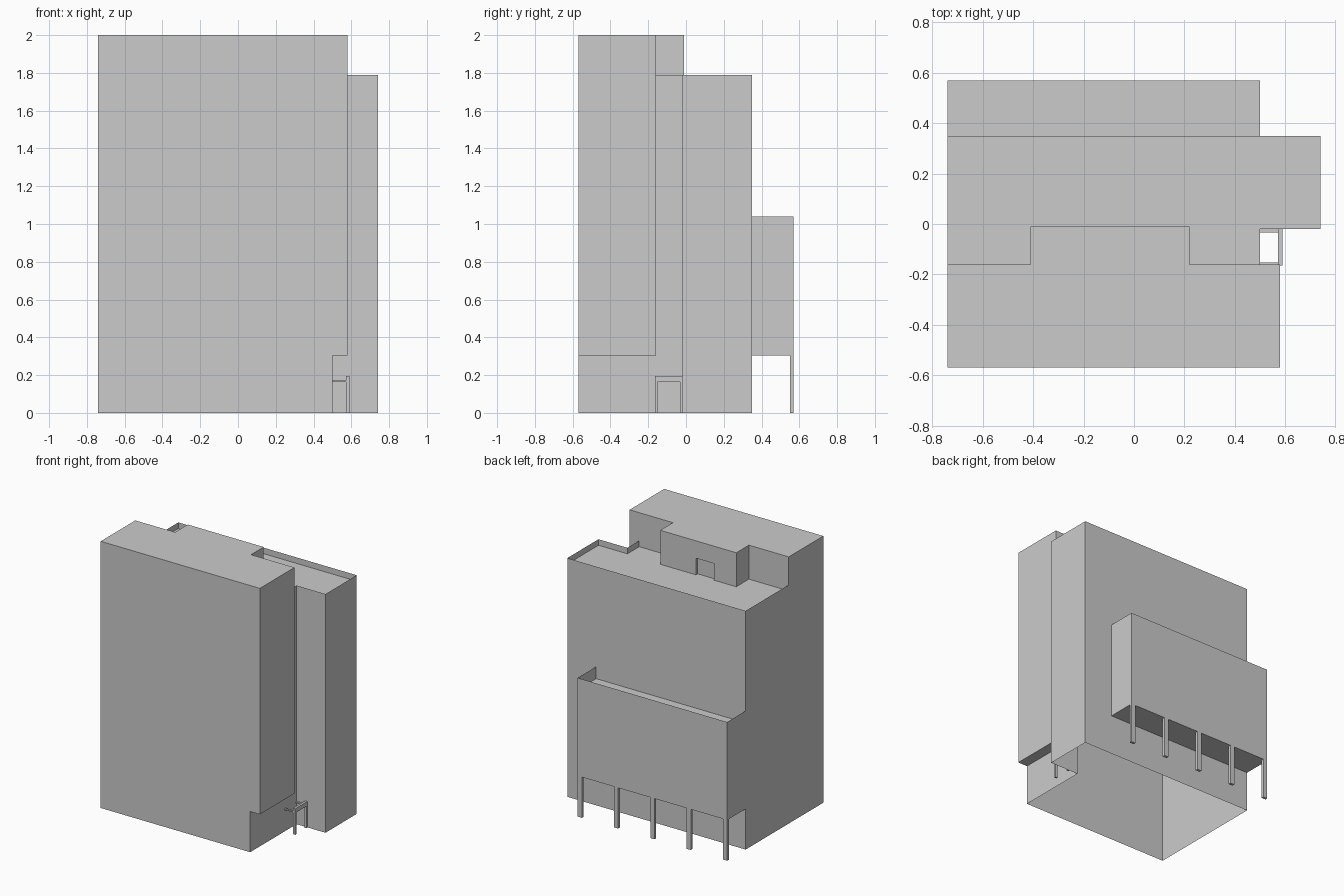
import bpy, bmesh, math

if "Cube" in bpy.data.objects:
    bpy.data.objects.remove(bpy.data.objects["Cube"])


def walls(bm, path, z0, z1, closed=False):
    # vertical sheets along a counter-clockwise path, facing outward
    pts = path + path[:1] if closed else path
    for a, b in zip(pts, pts[1:]):
        bm.faces.new([bm.verts.new(p) for p in
                      ((*a, z0), (*b, z0), (*b, z1), (*a, z1))])


def flat(bm, outline, z, down=False):
    pts = outline[::-1] if down else outline
    bm.faces.new([bm.verts.new((x, y, z)) for x, y in pts])


def finish(bm, name):
    bmesh.ops.remove_doubles(bm, verts=bm.verts, dist=0.0005)
    bmesh.ops.dissolve_limit(bm, angle_limit=math.radians(1),
                             verts=bm.verts, edges=bm.edges)
    me = bpy.data.meshes.new(name)
    bm.to_mesh(me)
    bm.free()
    ob = bpy.data.objects.new(name, me)
    bpy.context.collection.objects.link(ob)
    return ob


def box(name, x, y, z):
    bm = bmesh.new()
    bmesh.ops.create_cube(bm, size=1)
    for v in bm.verts:
        v.co = [lo + (hi - lo) * (c + 0.5) for c, (lo, hi) in zip(v.co, (x, y, z))]
    return finish(bm, name)


L, R, WING, OVER = -0.74, 0.50, 0.74, 0.58      # x limits
F, MID, STEP, B, REAR = -0.57, -0.16, -0.02, 0.35, 0.57   # y limits
SOFFIT, ROOF, PARAPET, TOP = 0.305, 1.745, 1.79, 2.0

# building shell, open at the bottom
bm = bmesh.new()
rear = [(R, STEP), (WING, STEP), (WING, B), (R, B), (L, B), (L, MID)]
front = [(L, MID), (L, F), (R, F), (OVER, F), (OVER, MID), (R, MID)]
walls(bm, [(L, F), (R, F), (R, MID)] + rear, 0, SOFFIT, True)
walls(bm, front + rear, SOFFIT, PARAPET)
walls(bm, front, PARAPET, TOP)
flat(bm, [(R, F), (OVER, F), (OVER, MID), (R, MID)], SOFFIT, True)

# stair penthouse with recessed door, sunken roof and upper roof
P0, P1, PY = -0.41, 0.22, -0.01
door = [(-0.075, PY), (-0.075, PY - 0.02), (-0.225, PY - 0.02), (-0.225, PY)]
start, end = [(R, MID), (P1, MID), (P1, PY)], [(P0, PY), (P0, MID), (L, MID)]
walls(bm, start + door + end, ROOF, 1.87)
walls(bm, start + [door[0], door[3]] + end, 1.87, TOP)
flat(bm, door[::-1], 1.87)
flat(bm, (start + door + end)[::-1] + rear[:5], ROOF)
flat(bm, [(L, F), (OVER, F), (OVER, MID)] + start[1:] + end, TOP)
finish(bm, "building_shell")

# raised rear annex with sunken terrace
bm = bmesh.new()
annex = [(R, B), (R, REAR), (L, REAR), (L, B)]
walls(bm, annex, SOFFIT, 1.04)
flat(bm, annex, 0.95)
flat(bm, annex, SOFFIT, True)
finish(bm, "rear_annex")

# annex columns
for i in range(5):
    x = L + i * (R - L - 0.035) / 4
    box(f"annex_column_{i + 1}", (x, x + 0.035), (REAR - 0.02, REAR), (0, SOFFIT))

# side entrance frame
for n, y in (("front", (-0.165, -0.152)), ("back", (-0.033, -0.02))):
    box(f"entrance_post_{n}", (0.572, 0.59), y, (0, 0.163))
    box(f"entrance_rail_{n}", (R, 0.572), y, (0.163, 0.172))
box("entrance_beam", (0.572, 0.59), (-0.165, -0.02), (0.163, 0.195))
